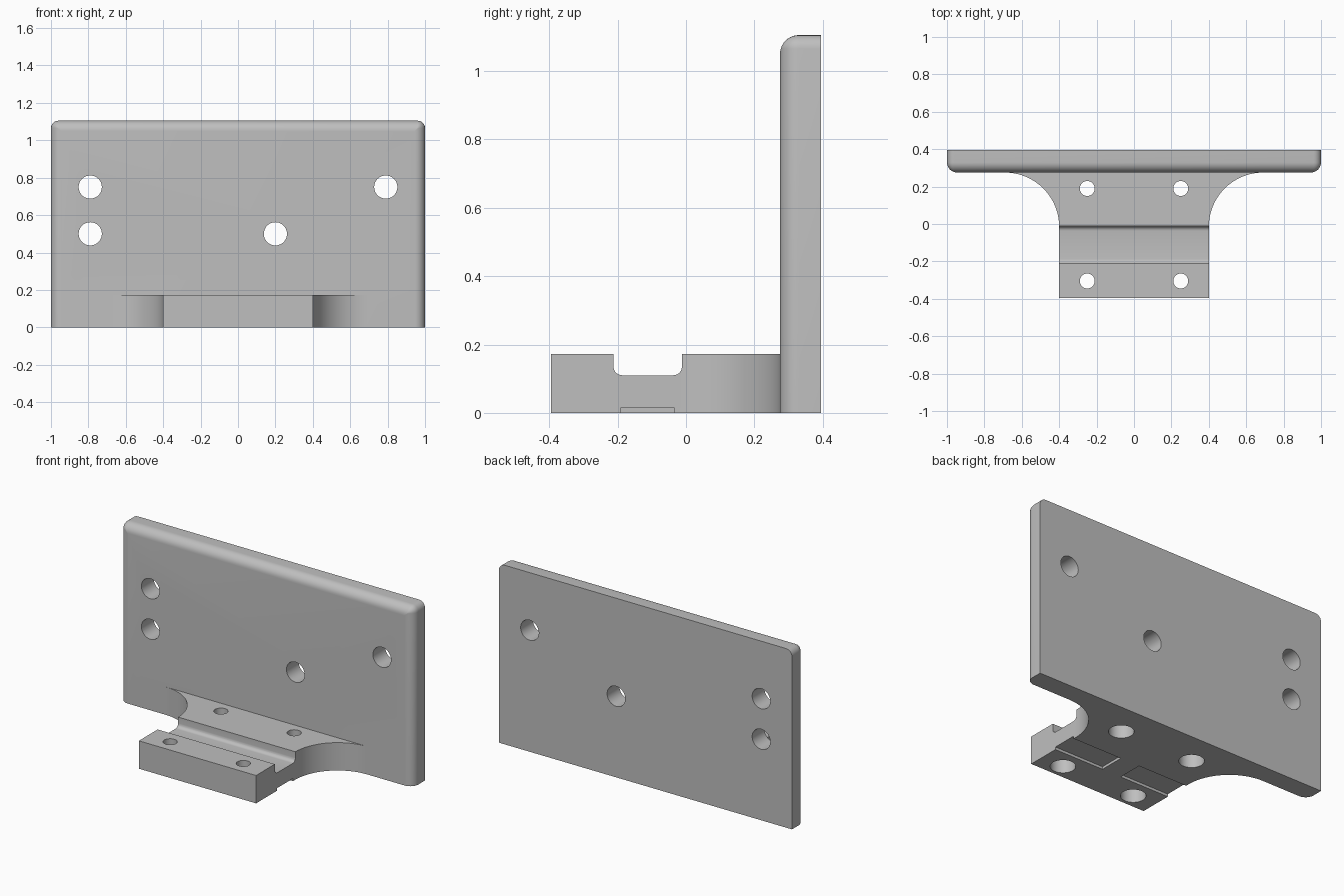
import bpy, bmesh, math
from mathutils import Vector

if "Cube" in bpy.data.objects:
    bpy.data.objects.remove(bpy.data.objects["Cube"], do_unlink=True)

grey = bpy.data.materials.new("plain grey")
grey.use_nodes = True
COLOUR = (0.52, 0.52, 0.52, 1)
grey.diffuse_color = COLOUR
grey.node_tree.nodes["Principled BSDF"].inputs["Base Color"].default_value = COLOUR


def arc(cx, cy, r, start, end, n):
    """Points along an arc, angles in degrees."""
    angles = [math.radians(start + (end - start) * i / n) for i in range(n + 1)]
    return [(cx + r * math.cos(a), cy + r * math.sin(a)) for a in angles]


def loft(name, rings):
    """Closed solid through rings of equal point count, capped at both ends."""
    bm = bmesh.new()
    loops = [[bm.verts.new(p) for p in ring] for ring in rings]
    for a, b in zip(loops, loops[1:]):
        for i in range(len(a)):
            j = (i + 1) % len(a)
            bm.faces.new((a[i], a[j], b[j], b[i]))
    bm.faces.new(loops[0])
    bm.faces.new(loops[-1])
    bmesh.ops.recalc_face_normals(bm, faces=bm.faces[:])
    mesh = bpy.data.meshes.new(name)
    bm.to_mesh(mesh)
    bm.free()
    mesh.materials.append(grey)
    obj = bpy.data.objects.new(name, mesh)
    bpy.context.collection.objects.link(obj)
    return obj


def cylinder(name, start, axis, radius, length):
    """Cutter cylinder running from start along axis 'y' or 'z'."""
    circle = arc(0, 0, radius, 0, 360, 40)[:-1]
    s = Vector(start)
    if axis == "y":
        rings = [[s + Vector((u, d, v)) for u, v in circle] for d in (0, length)]
    else:
        rings = [[s + Vector((u, v, d)) for u, v in circle] for d in (0, length)]
    return loft(name, rings)


def select_only(obj):
    bpy.ops.object.select_all(action="DESELECT")
    obj.select_set(True)
    bpy.context.view_layer.objects.active = obj


def cut(target, cutter):
    """Subtract the cutter and remove it afterwards."""
    cutter.hide_render = True
    select_only(target)
    mod = target.modifiers.new("cut", "BOOLEAN")
    mod.operation = "DIFFERENCE"
    mod.solver = "EXACT"
    mod.object = cutter
    bpy.ops.object.modifier_apply(modifier=mod.name)
    bpy.data.objects.remove(cutter, do_unlink=True)


# Upright plate: front edges rounded on the top and both sides
BACK, FRONT, TOP, ROUND = 0.395, 0.275, 1.105, 0.055


def plate_ring(inset, y):
    w, h = 1 - inset, TOP - inset
    r = max(0.04 - inset, 0.003)
    pts = [(-w, 0), (w, 0)]
    pts += arc(w - r, h - r, r, 0, 90, 6) + arc(r - w, h - r, r, 90, 180, 6)
    return [(x, y, z) for x, z in pts]


rings = [plate_ring(0, BACK)]
for d, t in arc(0, 0, ROUND, 0, 90, 10):
    rings.append(plate_ring(ROUND - d, FRONT + ROUND - t))
plate = loft("upright_plate", rings)

# Bolt holes through the plate
for x, z in [(-0.79, 0.75), (-0.79, 0.5), (0.2, 0.5), (0.79, 0.75)]:
    cut(plate, cylinder("plate_hole", (x, 0.2, z), "y", 0.062, 0.3))

# Foot block flaring into the plate with two concave curves
HALF, HEIGHT, FLARE = 0.4, 0.172, 0.29
flare = arc(HALF + FLARE, FRONT - FLARE, FLARE, 180, 90, 20)
outline = [(-HALF, -0.395), (HALF, -0.395)] + flare
outline += [(-x, y) for x, y in reversed(flare)]
foot = loft("foot_block", [[(x, y, z) for x, y in outline] for z in (0, HEIGHT)])

# Cross groove with rounded bottom corners
g0, g1, floor, r = -0.212, -0.012, 0.11, 0.025
profile = [(g1, 0.3), (g0, 0.3)]
profile += arc(g0 + r, floor + r, r, 180, 270, 6) + arc(g1 - r, floor + r, r, 270, 360, 6)
cut(foot, loft("groove_cutter", [[(x, y, z) for y, z in profile] for x in (-0.6, 0.6)]))

for side in (-1, 1):
    # Shallow recess under the foot, open at the side
    rect = [(0.065, -0.19), (0.6, -0.19), (0.6, -0.035), (0.065, -0.035)]
    cut(foot, loft("recess_cutter",
                   [[(side * x, y, z) for x, y in rect] for z in (-0.1, 0.016)]))
    # Screw holes, widened from below
    for y in (0.19, -0.305):
        cut(foot, cylinder("screw_hole", (side * 0.25, y, -0.1), "z", 0.04, 0.4))
        cut(foot, cylinder("counterbore", (side * 0.25, y, -0.1), "z", 0.07, 0.2))

for obj in (plate, foot):
    select_only(obj)
    bpy.ops.object.shade_smooth_by_angle(angle=math.radians(30))
